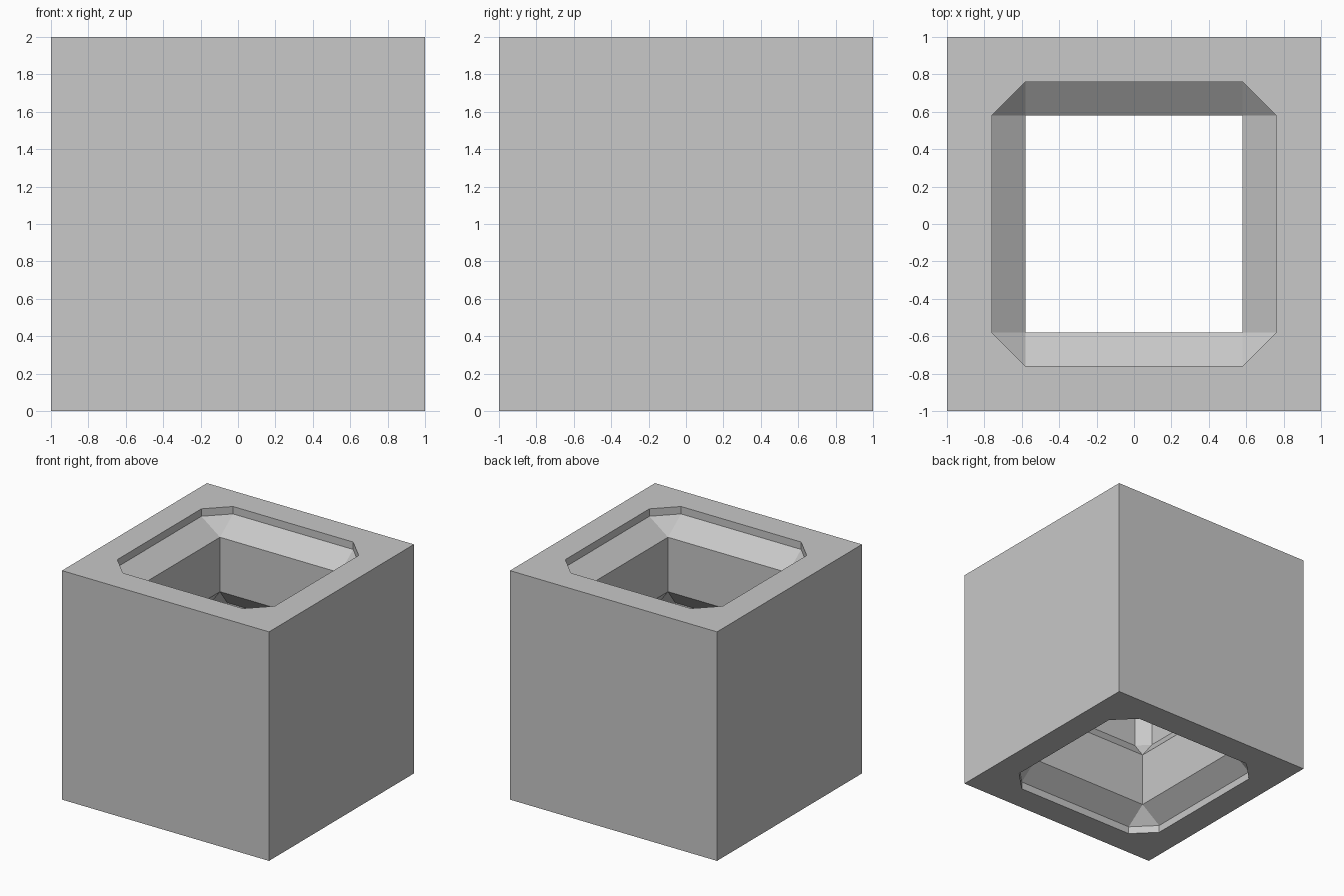
import bpy
import bmesh

cube = bpy.data.objects.get("Cube")
if cube:
    bpy.data.objects.remove(cube, do_unlink=True)

# Plain grey material
grey = bpy.data.materials.new("light_grey")
grey.use_nodes = True
colour = (0.58, 0.58, 0.58, 1)
grey.diffuse_color = colour
grey.node_tree.nodes["Principled BSDF"].inputs["Base Color"].default_value = colour

HEIGHT = 2.0
BORE = 0.58

# Lower half of the section: half width of the square, chamfered flare, height
lower = [
    (1.0, 0, 0),           # outer wall
    (BORE, 0.18, 0),       # rim of the recess
    (BORE, 0.18, 0.065),   # recess wall
    (BORE, 0, 0.20),       # funnel into the square bore
    (BORE, 0, 0.675),      # bore wall
    (BORE, 0.10, 0.81),    # widened middle chamber
]
profile = lower + [(h, t, HEIGHT - z) for h, t, z in reversed(lower)]


def make_ring(bm, half, flare, z):
    """Eight-point loop; without a flare each corner is a single vertex."""
    ring = []
    for quarter in range(4):
        points = [(half + flare, half), (half, half + flare)]
        for _ in range(quarter):
            points = [(-y, x) for x, y in points]
        first = bm.verts.new((*points[0], z))
        ring += [first, bm.verts.new((*points[1], z)) if flare else first]
    return ring


# Hollow block: loft the section all the way round, through the bore and back
bm = bmesh.new()
rings = [make_ring(bm, *step) for step in profile]
for a, b in zip(rings, rings[1:] + rings[:1]):
    for i in range(8):
        j = (i + 1) % 8
        corners = list(dict.fromkeys((a[i], a[j], b[j], b[i])))
        if len(corners) > 2:
            bm.faces.new(corners)
bmesh.ops.recalc_face_normals(bm, faces=bm.faces[:])

mesh = bpy.data.meshes.new("hollow_block")
bm.to_mesh(mesh)
bm.free()
mesh.materials.append(grey)
block = bpy.data.objects.new("hollow_block", mesh)
bpy.context.collection.objects.link(block)
